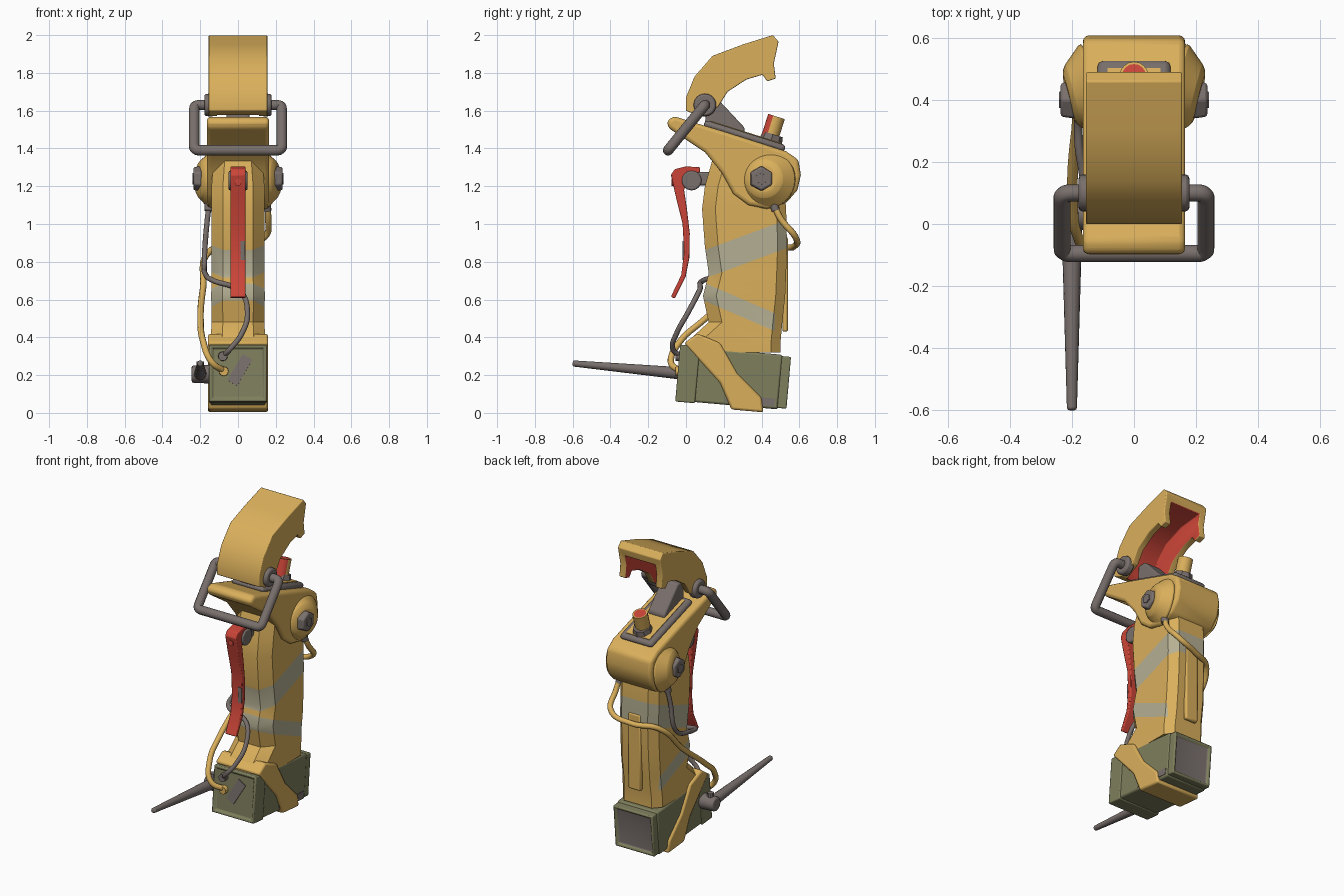
import bpy, bmesh, math
from mathutils import Vector, Matrix

if "Cube" in bpy.data.objects:
    bpy.data.objects.remove(bpy.data.objects["Cube"], do_unlink=True)


def material(name, rgb):
    m = bpy.data.materials.new(name)
    m.use_nodes = True
    m.diffuse_color = (*rgb, 1)
    m.node_tree.nodes["Principled BSDF"].inputs["Base Color"].default_value = (*rgb, 1)
    return m


YELLOW = material("mustard yellow", (0.70, 0.43, 0.105))
GREY = material("warm grey metal", (0.19, 0.16, 0.15))
RED = material("signal red", (0.60, 0.06, 0.04))
OLIVE = material("olive green", (0.21, 0.21, 0.11))
TAPE = material("pale tape", (0.46, 0.43, 0.29))


def activate(o):
    bpy.ops.object.select_all(action='DESELECT')
    o.select_set(True)
    bpy.context.view_layer.objects.active = o


def finish(name, bm, *mats, bevel=0, segments=2, matrix=None):
    bmesh.ops.recalc_face_normals(bm, faces=bm.faces)
    me = bpy.data.meshes.new(name)
    bm.to_mesh(me)
    bm.free()
    if matrix:
        me.transform(matrix)
    for m in mats:
        me.materials.append(m)
    o = bpy.data.objects.new(name, me)
    bpy.context.collection.objects.link(o)
    activate(o)
    bpy.ops.object.shade_smooth_by_angle(angle=math.radians(35))
    if bevel:
        b = o.modifiers.new("bevel", 'BEVEL')
        b.width, b.segments, b.limit_method = bevel, segments, 'ANGLE'
    return o


def prism(name, profile, x0, x1, *mats, **kw):
    """Side profile in (y, z), extruded from x0 to x1."""
    bm = bmesh.new()
    face = bm.faces.new([bm.verts.new((x0, y, z)) for y, z in profile])
    ext = bmesh.ops.extrude_face_region(bm, geom=[face])["geom"]
    bmesh.ops.translate(bm, vec=(x1 - x0, 0, 0),
                        verts=[v for v in ext if isinstance(v, bmesh.types.BMVert)])
    return finish(name, bm, *mats, **kw)


def block(name, centre, size, mat, matrix=None, **kw):
    bm = bmesh.new()
    bmesh.ops.create_cube(bm, size=1, matrix=Matrix.Translation(centre) @ Matrix.Diagonal((*size, 1)))
    return finish(name, bm, mat, matrix=matrix, **kw)


def rod(name, a, b, r0, r1, mat, sides=24, **kw):
    """Cylinder or cone between two points."""
    a, b = Vector(a), Vector(b)
    bm = bmesh.new()
    bmesh.ops.create_cone(bm, cap_ends=True, segments=sides, radius1=r0, radius2=r1, depth=(b - a).length)
    turn = (b - a).to_track_quat('Z', 'Y').to_matrix().to_4x4()
    return finish(name, bm, mat, matrix=Matrix.Translation((a + b) / 2) @ turn, **kw)


def tube(name, points, radius, mat, corner=None):
    """Round tube; with a corner size the path is straight with rounded bends."""
    cu = bpy.data.curves.new(name, 'CURVE')
    cu.dimensions, cu.bevel_depth, cu.bevel_resolution, cu.use_fill_caps = '3D', radius, 3, True
    pts = [Vector(p) for p in points]
    if corner:
        path = [pts[0]]
        for p, q, r in zip(pts, pts[1:], pts[2:]):
            path += [q + (p - q).normalized() * corner, q, q + (r - q).normalized() * corner]
        path.append(pts[-1])
        s = cu.splines.new('NURBS')
        s.points.add(len(path) - 1)
        for sp, p in zip(s.points, path):
            sp.co = (*p, 1)
        s.order_u, s.use_endpoint_u = 3, True
    else:
        s = cu.splines.new('BEZIER')
        s.bezier_points.add(len(pts) - 1)
        for bp, p in zip(s.bezier_points, pts):
            bp.co, bp.handle_left_type, bp.handle_right_type = p, 'AUTO', 'AUTO'
    s.resolution_u = 8
    cu.materials.append(mat)
    bpy.context.collection.objects.link(bpy.data.objects.new(name, cu))


# Grip body: chamfered sections (z, front, back, half width) lofted upward
sections = [(0.32, -0.02, 0.50, 0.145), (0.37, 0.0, 0.50, 0.145), (0.48, 0.12, 0.51, 0.14),
            (0.62, 0.09, 0.525, 0.142), (0.74, 0.12, 0.53, 0.14), (0.88, 0.1, 0.535, 0.14),
            (1.08, 0.085, 0.53, 0.14), (1.2, 0.1, 0.52, 0.14), (1.34, 0.14, 0.50, 0.13)]
bm = bmesh.new()
rings = []
for z, f, b, w in sections:
    half = [(w - 0.06, f), (w, f + 0.07), (w, b - 0.05), (w - 0.045, b)]
    loop = half + [(-x, y) for x, y in reversed(half)]
    rings.append([bm.verts.new((x, y, z)) for x, y in loop])
for lo, hi in zip(rings, rings[1:]):
    for i in range(8):
        j = (i + 1) % 8
        bm.faces.new((lo[i], lo[j], hi[j], hi[i]))
bm.faces.new(rings[0])
bm.faces.new(rings[-1])
# Slanted tape bands: (height at y=0, slope, thickness, rear limit)
bands = [(0.675, 0.37, 0.15, 1.0), (0.635, -0.43, 0.095, 0.47)]
cuts = [((0, 0, h + d), (0, -s, 1)) for h, s, t, lim in bands for d in (0, t)]
cuts.append(((0, 0.47, 0), (0, 1, 0)))
for co, no in cuts:
    bmesh.ops.bisect_plane(bm, geom=bm.verts[:] + bm.edges[:] + bm.faces[:], plane_co=co, plane_no=no)
for face in bm.faces:
    c = face.calc_center_median()
    face.material_index = int(any(0 < c.z - h - s * c.y < t and c.y < lim for h, s, t, lim in bands))
finish("grip_body", bm, YELLOW, TAPE)
block("grip_back_rib", (0, 0.525, 0.68), (0.09, 0.03, 0.5), YELLOW, bevel=0.01)

# Battery box, tilted slightly
tilt = Matrix.Translation((0, 0.25, 0.185)) @ Matrix.Rotation(math.radians(-5), 4, 'X')
block("battery_box", (0, 0, 0), (0.294, 0.5, 0.29), OLIVE, matrix=tilt, bevel=0.012)


def box_cap(name, y0, y1, w, h, side, inner):
    bm = bmesh.new()
    size = Matrix.Diagonal((w, y1 - y0, h, 1))
    bmesh.ops.create_cube(bm, size=1, matrix=Matrix.Translation((0, (y0 + y1) / 2, 0)) @ size)
    end = [f for f in bm.faces if f.normal.y * side > 0.9]
    bmesh.ops.inset_region(bm, faces=end, thickness=0.022, depth=0)
    bmesh.ops.inset_region(bm, faces=end, thickness=0.008, depth=-0.012)
    end[0].material_index = 1
    if side > 0:
        bmesh.ops.poke(bm, faces=end, offset=-0.02)
    finish(name, bm, OLIVE, inner, matrix=tilt, bevel=0.008)


box_cap("battery_front_cap", -0.295, -0.19, 0.306, 0.302, -1, OLIVE)
box_cap("battery_rear_cap", 0.24, 0.295, 0.285, 0.275, 1, GREY)
block("front_worn_patch", (0, -0.285, 0.02), (0.06, 0.008, 0.16), GREY,
      matrix=tilt @ Matrix.Rotation(math.radians(30), 4, 'Y'))
block("side_worn_patch", (0.147, 0.1, -0.11), (0.006, 0.26, 0.04), GREY, matrix=tilt)
prism("box_strap", [(-0.01, 0.37), (0.06, 0.42), (0.18, 0.37), (0.27, 0.21), (0.4, 0.08),
                    (0.41, 0.003), (0.24, 0.018), (0.18, 0.16)], -0.16, 0.16, YELLOW, bevel=0.012)

# Head housing with side bosses and hex bolts
prism("head_housing", [(-0.1, 1.55), (-0.095, 1.51), (0.1, 1.38), (0.19, 1.27), (0.25, 1.16),
                       (0.33, 1.1), (0.43, 1.08), (0.53, 1.11), (0.59, 1.18), (0.608, 1.26),
                       (0.595, 1.34), (0.53, 1.385), (0.2, 1.49), (0.0, 1.55), (-0.06, 1.57)],
      -0.165, 0.165, YELLOW, bevel=0.035, segments=3)
for s, side in ((1, "left"), (-1, "right")):
    rod(side + "_boss", (s * 0.13, 0.43, 1.235), (s * 0.212, 0.41, 1.24), 0.165, 0.09, YELLOW, 32, bevel=0.02)
    rod(side + "_bolt", (s * 0.19, 0.4, 1.24), (s * 0.236, 0.4, 1.24), 0.07, 0.062, GREY, 6, bevel=0.008)
    rod(side + "_bolt_centre", (s * 0.2, 0.4, 1.24), (s * 0.242, 0.4, 1.24), 0.032, 0.03, GREY, 6)
    rod(side + "_hinge_sleeve", (s * 0.13, 0.1, 1.63), (s * 0.178, 0.1, 1.63), 0.062, 0.058, GREY, bevel=0.01)

# Top plate and push button, following the sloping top
slope = Matrix.Translation((0, 0.31, 1.465)) @ Matrix.Rotation(math.radians(-17.5), 4, 'X')
block("top_frame", (0, 0, 0), (0.235, 0.45, 0.04), GREY, matrix=slope, bevel=0.018)
block("top_panel", (0, 0, 0.02), (0.17, 0.39, 0.008), YELLOW, matrix=slope)
rod("button_base", slope @ Vector((0, 0.14, 0)), slope @ Vector((0, 0.14, 0.055)), 0.065, 0.055, GREY, 8)
bm = bmesh.new()
bmesh.ops.create_cone(bm, cap_ends=True, segments=16, radius1=0.046, radius2=0.046, depth=0.12)
top = [f for f in bm.faces if f.normal.z > 0.9]
bmesh.ops.inset_region(bm, faces=top, thickness=0.008)
for f in bm.faces:
    f.material_index = int(f in top or f.normal.y < -0.3)
finish("push_button", bm, YELLOW, RED, matrix=slope @ Matrix.Translation((0, 0.13, 0.09)))
prism("hinge_bracket", [(0.1, 1.52), (0.11, 1.66), (0.17, 1.66), (0.31, 1.51), (0.31, 1.47)],
      -0.06, 0.06, GREY, bevel=0.01)

# Flip-up lid, hollowed with a red inside
lid = prism("flip_lid", [(0.0, 1.6), (0.0, 1.67), (0.045, 1.78), (0.14, 1.89), (0.3, 1.95), (0.46, 2.0),
                         (0.49, 1.965), (0.465, 1.85), (0.475, 1.77), (0.43, 1.755), (0.405, 1.79),
                         (0.32, 1.765), (0.22, 1.7), (0.17, 1.62), (0.07, 1.57)],
            -0.155, 0.155, YELLOW, RED)
cutter = prism("lid_cutter", [(0.06, 1.5), (0.06, 1.67), (0.09, 1.76), (0.17, 1.845), (0.31, 1.9),
                              (0.6, 1.93), (0.6, 1.5)], -0.11, 0.11, RED)
cutter.hide_render = True
cut = lid.modifiers.new("hollow", 'BOOLEAN')
cut.object, cut.operation, cut.solver, cut.material_mode = cutter, 'DIFFERENCE', 'EXACT', 'TRANSFER'
activate(lid)
bpy.ops.object.modifier_apply(modifier="hollow")
bpy.data.objects.remove(cutter, do_unlink=True)
rim = lid.modifiers.new("bevel", 'BEVEL')
rim.width, rim.segments, rim.limit_method = 0.018, 3, 'ANGLE'

# Carry loop
tube("carry_loop", [(0.15, 0.1, 1.63), (0.232, 0.1, 1.63), (0.232, -0.095, 1.39),
                    (-0.232, -0.095, 1.39), (-0.232, 0.1, 1.63), (-0.15, 0.1, 1.63)], 0.028, GREY, corner=0.06)

# Trigger lever with pivot
prism("trigger_lever", [(-0.08, 1.26), (-0.06, 1.29), (0.0, 1.305), (0.075, 1.3), (0.075, 1.275),
                        (0.01, 1.25), (-0.01, 1.18), (0.005, 1.08), (0.02, 0.95), (0.018, 0.82),
                        (-0.002, 0.72), (-0.06, 0.605), (-0.08, 0.615), (-0.025, 0.73), (-0.01, 0.85),
                        (-0.018, 1.0), (-0.055, 1.15)], -0.04, 0.04, RED, bevel=0.006)
block("lever_worn_patch", (0.026, -0.014, 0.86), (0.024, 0.008, 0.1), GREY)
rod("lever_pivot", (-0.05, 0.03, 1.23), (0.05, 0.03, 1.23), 0.052, 0.052, GREY, bevel=0.008)
block("pivot_bracket", (0, 0.09, 1.24), (0.08, 0.12, 0.07), GREY, bevel=0.01)
rod("lever_pin", (0, -0.04, 1.22), (0, -0.078, 1.22), 0.018, 0.018, RED, 12)

# Hoses running from the head to the battery front
tube("yellow_hose", [(0.15, 0.46, 1.12), (0.16, 0.5, 1.03), (0.14, 0.58, 0.93), (0, 0.57, 0.88),
                     (-0.145, 0.5, 0.86), (-0.185, 0.3, 0.66), (-0.198, 0.08, 0.48),
                     (-0.185, -0.03, 0.38), (-0.14, -0.08, 0.27), (-0.07, -0.03, 0.22)], 0.017, YELLOW)
tube("grey_hose", [(-0.15, 0.42, 1.12), (-0.165, 0.4, 1.0), (-0.178, 0.36, 0.8), (-0.17, 0.2, 0.73),
                   (-0.13, 0.09, 0.7), (0.01, 0.07, 0.645), (0.05, 0.01, 0.53), (0.02, -0.05, 0.42),
                   (-0.04, -0.07, 0.34), (-0.08, -0.03, 0.3)], 0.014, GREY)
for n, x, z, m in (("yellow", -0.075, 0.22, YELLOW), ("grey", -0.08, 0.3, GREY)):
    rod(n + "_hose_socket", (x, -0.02, z), (x, -0.055, z), 0.026, 0.024, m, 12)
rod("yellow_hose_fitting", (0.15, 0.46, 1.13), (0.155, 0.475, 1.07), 0.025, 0.022, GREY, 12)
rod("grey_hose_fitting", (-0.15, 0.42, 1.13), (-0.157, 0.41, 1.07), 0.025, 0.022, GREY, 12)

# Antenna
rod("antenna", (-0.2, 0.02, 0.205), (-0.2, -0.6, 0.262), 0.034, 0.016, GREY, 16, bevel=0.008)
rod("antenna_mount", (-0.14, 0.03, 0.205), (-0.245, 0.03, 0.205), 0.05, 0.045, GREY, 12, bevel=0.008)
rod("antenna_knob", (-0.2, 0.03, 0.2), (-0.2, 0.03, 0.272), 0.026, 0.02, GREY, 10)
